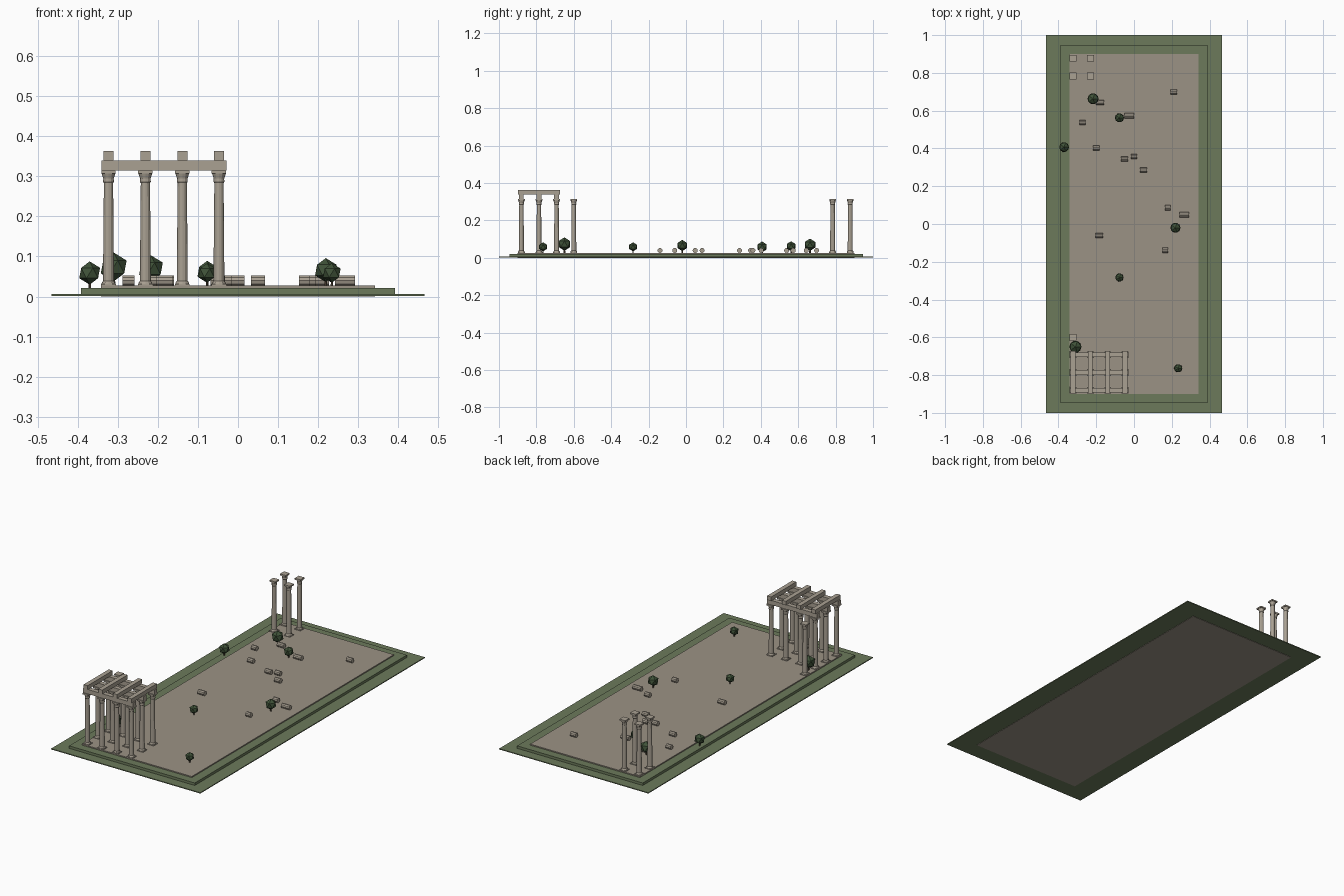
import bpy, bmesh, math
from mathutils import Matrix

if "Cube" in bpy.data.objects:
    bpy.data.objects.remove(bpy.data.objects["Cube"])


def material(name, rgb):
    m = bpy.data.materials.new(name)
    m.diffuse_color = (*rgb, 1)
    m.use_nodes = True
    m.node_tree.nodes["Principled BSDF"].inputs["Base Color"].default_value = m.diffuse_color
    return m


STONE = material("pale_stone", (0.40, 0.355, 0.29))
PAVING = material("paving", (0.33, 0.29, 0.235))
GRASS = material("grass", (0.15, 0.195, 0.105))
LEAF = material("foliage", (0.05, 0.085, 0.04))
BARK = material("bark", (0.09, 0.065, 0.04))


def finish(bm, name, mat):
    bmesh.ops.recalc_face_normals(bm, faces=bm.faces)
    me = bpy.data.meshes.new(name)
    bm.to_mesh(me)
    bm.free()
    me.materials.append(mat)
    ob = bpy.data.objects.new(name, me)
    bpy.context.collection.objects.link(ob)
    return ob


def add_box(bm, x0, x1, y0, y1, z0, z1):
    m = (Matrix.Translation(((x0 + x1) / 2, (y0 + y1) / 2, (z0 + z1) / 2))
         @ Matrix.Diagonal((x1 - x0, y1 - y0, z1 - z0, 1)))
    bmesh.ops.create_cube(bm, size=1, matrix=m)


def box(name, mat, *dims):
    bm = bmesh.new()
    add_box(bm, *dims)
    return finish(bm, name, mat)


def add_lathe(bm, profile, sides):
    rings = [[bm.verts.new((r * math.cos(2 * math.pi * i / sides),
                            r * math.sin(2 * math.pi * i / sides), z))
              for i in range(sides)] for r, z in profile]
    for a, b in zip(rings, rings[1:]):
        for i in range(sides):
            j = (i + 1) % sides
            bm.faces.new((a[i], a[j], b[j], b[i]))
    bm.faces.new(rings[0][::-1])
    bm.faces.new(rings[-1])


# Stepped platform
FLOOR = 0.027
box("lawn", GRASS, -0.465, 0.465, -1, 1, 0.002, 0.007)
box("terrace", GRASS, -0.392, 0.392, -0.945, 0.945, 0.003, 0.021)
box("pavement", PAVING, -0.342, 0.342, -0.9, 0.9, 0, FLOOR)

# Column mesh: plinth, turned shaft with flared capital, square abacus
bm = bmesh.new()
add_box(bm, -0.0185, 0.0185, -0.0185, 0.0185, FLOOR, 0.031)
add_lathe(bm, [(0.0175, 0.031), (0.0165, 0.035), (0.0135, 0.039), (0.0130, 0.12),
               (0.0115, 0.283), (0.0135, 0.286), (0.0130, 0.294), (0.0175, 0.308)], 12)
add_box(bm, -0.018, 0.018, -0.018, 0.018, 0.307, 0.315)
first = finish(bm, "column", STONE)

# Standing columns: front colonnade, one stray, back corner group
XS = [-0.323, -0.231, -0.139, -0.0475]
YS = [-0.88, -0.786, -0.692]
spots = [(x, y) for x in XS for y in YS] + [(XS[0], -0.60)]
spots += [(x, y) for x in XS[:2] for y in (0.784, 0.878)]
for i, (x, y) in enumerate(spots):
    ob = first
    if i:
        ob = bpy.data.objects.new("column", first.data)
        bpy.context.collection.objects.link(ob)
    ob.location = (x, y, 0)

# Crossed beams above the colonnade
for y in YS:
    box("lower_beam", STONE, -0.341, -0.029, y - 0.0125, y + 0.0125, 0.315, 0.34)
for x in XS:
    box("upper_beam", STONE, x - 0.0125, x + 0.0125, -0.897, -0.673, 0.34, 0.363)

# Fallen drums lying along x: (x, y, length)
drums = [(0.21, 0.698, 0.034), (-0.18, 0.643, 0.04), (-0.025, 0.573, 0.048),
         (-0.273, 0.538, 0.03), (-0.20, 0.402, 0.034), (-0.05, 0.345, 0.036),
         (0, 0.358, 0.032), (0.05, 0.286, 0.035), (0.178, 0.086, 0.03),
         (0.267, 0.049, 0.05), (-0.183, -0.06, 0.04), (0.166, -0.139, 0.028)]
for x, y, length in drums:
    bm = bmesh.new()
    bmesh.ops.create_cone(bm, cap_ends=True, segments=10, radius1=0.0135,
                          radius2=0.0135, depth=length,
                          matrix=Matrix.Translation((x, y, FLOOR + 0.0125))
                          @ Matrix.Rotation(math.pi / 2, 4, 'Y'))
    finish(bm, "fallen_drum", STONE)

# Small trees: (x, y, crown radius, ground height)
trees = [(-0.217, 0.663, 0.033, FLOOR), (-0.077, 0.562, 0.027, FLOOR),
         (-0.37, 0.407, 0.029, 0.021), (0.219, -0.02, 0.030, FLOOR),
         (-0.077, -0.283, 0.0245, FLOOR), (-0.31, -0.65, 0.036, FLOOR),
         (0.234, -0.764, 0.0245, FLOOR)]
for x, y, r, base in trees:
    h = 1.3 * r
    bm = bmesh.new()
    bmesh.ops.create_icosphere(bm, subdivisions=1, radius=r,
                               matrix=Matrix.Translation((x, y, base + h)))
    finish(bm, "tree_crown", LEAF)
    bm = bmesh.new()
    bmesh.ops.create_cone(bm, cap_ends=True, segments=6, radius1=0.13 * r,
                          radius2=0.1 * r, depth=h,
                          matrix=Matrix.Translation((x, y, base + h / 2)))
    finish(bm, "tree_trunk", BARK)
